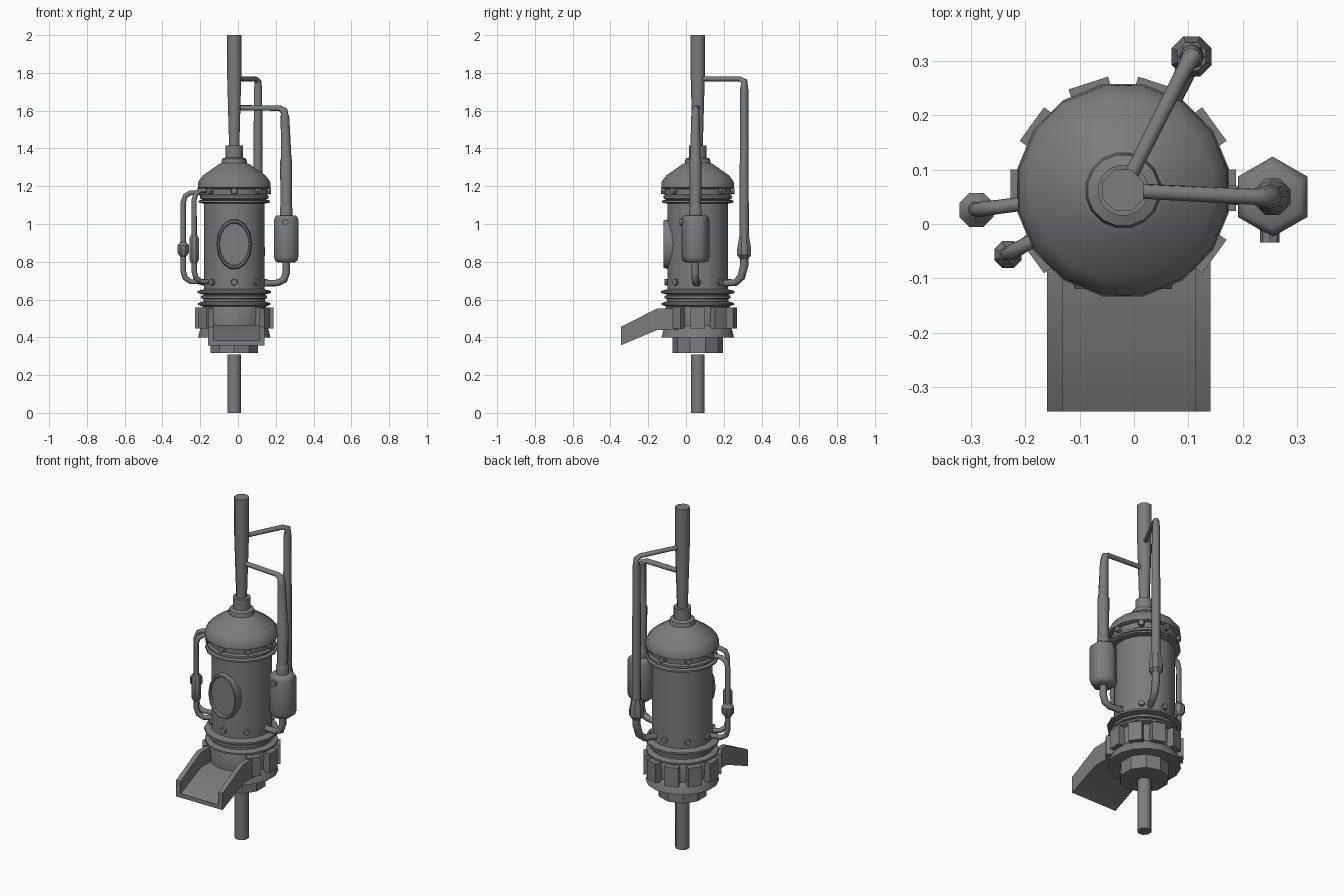
import bpy, bmesh, math
from mathutils import Vector, Matrix

if "Cube" in bpy.data.objects:
    bpy.data.objects.remove(bpy.data.objects["Cube"])

CX, CY = -0.02, 0.062
metal = bpy.data.materials.new("dark_metal")
metal.diffuse_color = (0.2, 0.2, 0.2, 1)
metal.use_nodes = True
metal.node_tree.nodes["Principled BSDF"].inputs["Base Color"].default_value = metal.diffuse_color


def finish(name, bm, angle=35):
    bmesh.ops.recalc_face_normals(bm, faces=bm.faces)
    me = bpy.data.meshes.new(name)
    bm.to_mesh(me)
    bm.free()
    me.materials.append(metal)
    ob = bpy.data.objects.new(name, me)
    bpy.context.collection.objects.link(ob)
    for p in me.polygons:
        p.use_smooth = True
    me.set_sharp_from_angle(angle=math.radians(angle))
    return ob


def skin(bm, rings):
    """Bridge rings of points and cap both ends."""
    vs = [[bm.verts.new(p) for p in r] for r in rings]
    n = len(vs[0])
    for a, b in zip(vs, vs[1:]):
        for i in range(n):
            j = (i + 1) % n
            bm.faces.new((a[i], a[j], b[j], b[i]))
    bm.faces.new(vs[0])
    bm.faces.new(vs[-1])


def lathe(name, profile, x=CX, y=CY, n=16, phase=0.5, angle=35):
    bm = bmesh.new()
    ang = [(i + phase) * math.tau / n for i in range(n)]
    skin(bm, [[(x + r * math.cos(a), y + r * math.sin(a), z) for a in ang] for r, z in profile])
    return finish(name, bm, angle)


def tube(name, pts, n=8):
    """Sweep a round section along (x, y, z, radius) points."""
    bm = bmesh.new()
    P = [Vector(p[:3]) for p in pts]
    rings, u = [], None
    for i, p in enumerate(P):
        d1 = (p - P[i - 1]).normalized() if i else (P[1] - p).normalized()
        d2 = (P[i + 1] - p).normalized() if i < len(P) - 1 else d1
        t = (d1 + d2).normalized()
        u = t.orthogonal() if u is None else u - t * u.dot(t)
        u.normalize()
        v = t.cross(u)
        r = pts[i][3]
        rings.append([p + r * (u * math.cos(k * math.tau / n) + v * math.sin(k * math.tau / n))
                      for k in range(n)])
    skin(bm, rings)
    return finish(name, bm, 50)


def extrude_x(name, outline, x0, x1):
    bm = bmesh.new()
    skin(bm, [[(x, y, z) for y, z in outline] for x in (x0, x1)])
    return finish(name, bm)


# Central shaft
lathe("lower_shaft", [(0.039, 0), (0.039, 0.31)], n=8, angle=50)
lathe("upper_shaft", [(0.03, 1.36), (0.03, 1.43), (0.041, 1.8), (0.041, 2.0)], n=8, angle=50)

# Base plug, ribbed collar core and stacked rings
lathe("base_plug", [(0.133, 0.318), (0.133, 0.41)], n=10, angle=30)
lathe("collar", [(0.196, 0.398), (0.184, 0.445), (0.172, 0.46), (0.178, 0.545), (0.165, 0.575)])
lathe("collar_top_ring", [(0.16, 0.56), (0.195, 0.572), (0.195, 0.582), (0.15, 0.595)])
lathe("spacer", [(0.165, 0.585), (0.165, 0.64)])
lathe("middle_ring", [(0.16, 0.602), (0.178, 0.606), (0.178, 0.62), (0.16, 0.625)])
lathe("lower_flange", [(0.17, 0.628), (0.199, 0.634), (0.199, 0.645), (0.165, 0.655)])

# Main drum, upper flanges, domed cap and neck
lathe("drum", [(0.163, 0.64), (0.163, 1.13)], n=20)
lathe("upper_flange", [(0.165, 1.108), (0.194, 1.114), (0.194, 1.124), (0.165, 1.13)])
lathe("upper_band", [(0.165, 1.125), (0.186, 1.135), (0.186, 1.148), (0.175, 1.155),
                     (0.178, 1.20)])
lathe("dome_cap", [(0.175, 1.185), (0.197, 1.192), (0.194, 1.225), (0.168, 1.258), (0.085, 1.315),
                   (0.07, 1.322), (0.066, 1.345), (0.047, 1.352), (0.047, 1.415)], angle=45)

# Collar ribs, leaving the front free for the chute
bm = bmesh.new()
for i in range(10):
    if i in (7, 8):
        continue
    rot = Matrix.Translation((CX, CY, 0)) @ Matrix.Rotation(i * math.tau / 10, 4, 'Z')
    m = rot @ Matrix.Translation((0.185, 0, 0.503)) @ Matrix.Diagonal((0.045, 0.076, 0.112, 1))
    bmesh.ops.create_cube(bm, size=1, matrix=m)
finish("collar_ribs", bm)

# Bolt heads on the drum and upper band
bm = bmesh.new()
for z, r in ((0.692, 0.164), (1.175, 0.182)):
    for i in range(8):
        m = (Matrix.Translation((CX, CY, z)) @ Matrix.Rotation(i * math.tau / 8, 4, 'Z')
             @ Matrix.Translation((r, 0, 0)) @ Matrix.Rotation(math.pi / 2, 4, 'Y'))
        bmesh.ops.create_cone(bm, cap_ends=True, segments=8, radius1=0.019, radius2=0.016,
                              depth=0.024, matrix=m)
finish("bolts", bm)

# Oval window: raised frame with a recessed pane
bm = bmesh.new()
steps = ((1.0, -0.055), (1.0, -0.095), (0.95, -0.12), (0.87, -0.12), (0.83, -0.108))
skin(bm, [[(CX + 0.094 * s * math.cos(k * math.tau / 14), y, 0.893 + 0.135 * s * math.sin(k * math.tau / 14))
           for k in range(14)] for s, y in steps])
finish("window", bm)

# Discharge chute
wall = [(-0.04, 0.552), (-0.155, 0.552), (-0.345, 0.455), (-0.345, 0.358), (-0.15, 0.44), (-0.04, 0.44)]
floor = [(-0.04, 0.465), (-0.155, 0.465), (-0.345, 0.382), (-0.345, 0.358), (-0.15, 0.44), (-0.04, 0.44)]
extrude_x("chute_left_wall", wall, -0.16, -0.131)
extrude_x("chute_right_wall", wall, 0.113, 0.141)
extrude_x("chute_floor", floor, -0.135, 0.117)

# Side tank with its plumbing
TX, TY = 0.255, 0.05
lathe("side_tank", [(0.05, 0.795), (0.068, 0.805), (0.074, 0.825), (0.074, 1.022), (0.068, 1.038),
                    (0.058, 1.045)], TX, TY, 6, angle=65)
lathe("tank_neck", [(0.036, 1.04), (0.036, 1.085), (0.03, 1.10)], TX, TY, 8, angle=50)
tube("tank_upper_pipe", [(TX, TY, 1.03, 0.03), (TX, TY, 1.335, 0.032), (TX, TY, 1.345, 0.028),
                         (TX - .006, TY, 1.56, 0.023), (TX - .012, TY, 1.6, 0.02),
                         (TX - .035, TY, 1.613, 0.015), (CX, CY, 1.616, 0.014)])
tube("tank_lower_pipe", [(TX, TY, 0.81, 0.02), (TX, TY, 0.74, 0.02), (TX - .012, TY, 0.705, 0.02),
                         (TX - .045, TY, 0.688, 0.018), (0.11, CY, 0.685, 0.018)])
bm = bmesh.new()
bmesh.ops.create_cone(bm, cap_ends=True, segments=8, radius1=0.018, radius2=0.018, depth=0.04,
                      matrix=Matrix.Translation((0.25, -0.014, 1.01)) @ Matrix.Rotation(math.pi / 2, 4, 'X'))
finish("tank_bolt", bm)

# Rear pipe with valve
RX, RY = 0.106, 0.308
tube("rear_pipe", [(CX, CY, 1.768, 0.013), (0.093, 0.285, 1.768, 0.014), (RX, RY, 1.755, 0.018),
                   (RX, RY, 1.71, 0.022), (RX, RY, 0.9, 0.025), (RX, RY, 0.78, 0.022),
                   (0.1, 0.293, 0.72, 0.021), (0.087, 0.262, 0.69, 0.019), (0.05, 0.19, 0.685, 0.018)])
lathe("rear_valve", [(0.024, 0.815), (0.04, 0.835), (0.04, 0.87), (0.028, 0.935)], RX, RY, 8)

# Two small bypass pipes on the left, each with a valve
for name, x, y, top, prof in (
        ("outer", -0.29, 0.026, 1.165, [(0.016, 0.825), (0.034, 0.85), (0.034, 0.885), (0.016, 0.905)]),
        ("inner", -0.232, -0.056, 1.178, [(0.016, 0.79), (0.027, 0.81), (0.027, 0.925), (0.016, 0.945)])):
    d = (Vector((CX, CY)) - Vector((x, y))).normalized()
    at = lambda s, z, r: (x + d.x * s, y + d.y * s, z, r)
    tube(name + "_bypass_pipe", [at(0.13, top, 0.013), at(0.04, top, 0.013), at(0.012, top - .015, 0.014),
                                 at(0, top - .05, 0.014), at(0, 0.75, 0.015), at(0.01, 0.715, 0.015),
                                 at(0.04, 0.695, 0.014), at(0.14, 0.692, 0.014)])
    lathe(name + "_bypass_valve", prof, x, y, 8)
